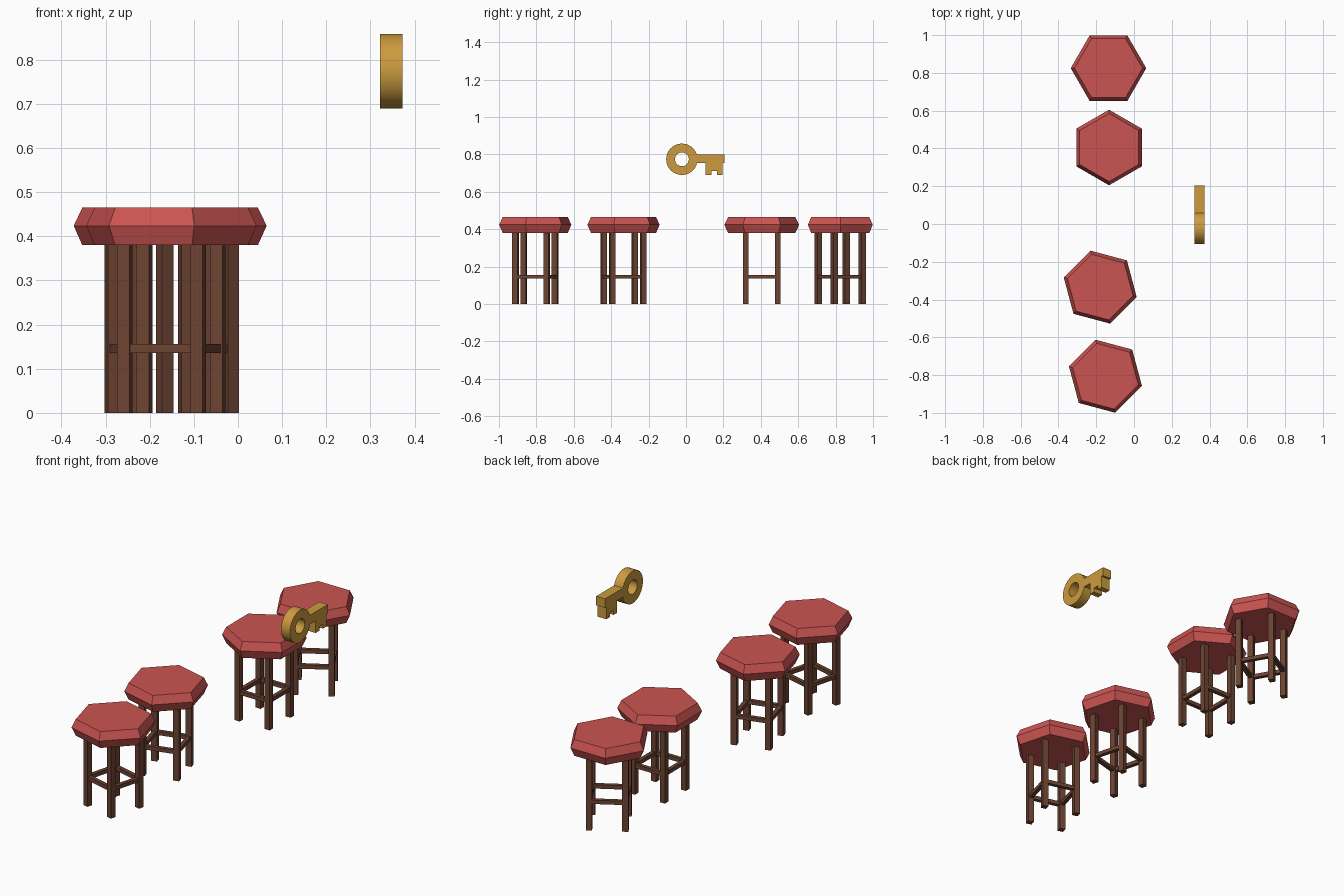
import bpy, bmesh, math
from mathutils import Matrix, Vector

if "Cube" in bpy.data.objects:
    bpy.data.objects.remove(bpy.data.objects["Cube"])


def material(name, rgb):
    m = bpy.data.materials.new(name)
    m.diffuse_color = (*rgb, 1)
    m.use_nodes = True
    m.node_tree.nodes["Principled BSDF"].inputs["Base Color"].default_value = m.diffuse_color
    return m


RED = material("red cushion", (0.60, 0.09, 0.085))
BROWN = material("brown wood", (0.15, 0.056, 0.032))
GOLD = material("gold metal", (0.60, 0.33, 0.05))


def finish(bm, name, mat, matrix=Matrix()):
    bmesh.ops.recalc_face_normals(bm, faces=bm.faces)
    me = bpy.data.meshes.new(name)
    bm.to_mesh(me)
    bm.free()
    me.materials.append(mat)
    ob = bpy.data.objects.new(name, me)
    ob.matrix_world = matrix
    bpy.context.collection.objects.link(ob)
    return ob


def box(bm, centre, size):
    bmesh.ops.create_cube(bm, size=1, matrix=Matrix.Translation(centre) @ Matrix.Diagonal((*size, 1)))


def lathe(name, profile, sides, mat, matrix, closed=False):
    """Rings of (radius, height) joined into a solid; closed joins last ring to first."""
    bm = bmesh.new()
    rings = [[bm.verts.new((r * math.cos(2 * math.pi * i / sides),
                            r * math.sin(2 * math.pi * i / sides), z))
              for i in range(sides)] for r, z in profile]
    pairs = list(zip(rings, rings[1:]))
    if closed:
        pairs.append((rings[-1], rings[0]))
    else:
        bm.faces.new(rings[0])
        bm.faces.new(rings[-1])
    for a, b in pairs:
        for i in range(sides):
            j = (i + 1) % sides
            bm.faces.new((a[i], a[j], b[j], b[i]))
    return finish(bm, name, mat, matrix)


# Four stools: x, y, turn in degrees
STOOLS = [(-0.135, 0.825, 30), (-0.132, 0.405, 0), (-0.179, -0.334, 15), (-0.151, -0.806, 75)]
P, W = 0.086, 0.029
for n, (x, y, turn) in enumerate(STOOLS, 1):
    place = Matrix.Translation((x, y, 0)) @ Matrix.Rotation(math.radians(turn), 4, 'Z')
    # hexagonal cushion, widest at mid height
    lathe(f"seat_{n}", [(0.18, 0.38), (0.2, 0.424), (0.18, 0.465)], 6, RED,
          place @ Matrix.Rotation(math.radians(30), 4, 'Z'))
    # legs
    bm = bmesh.new()
    for sx in (-1, 1):
        for sy in (-1, 1):
            box(bm, (sx * P, sy * P, 0.195), (W, W, 0.39))
    finish(bm, f"legs_{n}", BROWN, place)
    # stretchers between the legs
    bm = bmesh.new()
    for s in (-1, 1):
        box(bm, (s * P, 0, 0.146), (0.02, 2 * P, 0.02))
        box(bm, (0, s * P, 0.146), (2 * P, 0.02, 0.02))
    finish(bm, f"stretchers_{n}", BROWN, place)

# key ring, lying in the y-z plane
KX, T = 0.347, 0.0255
ring = lathe("key_ring", [(0.084, -T), (0.084, T), (0.037, T), (0.037, -T)], 32, GOLD,
             Matrix.Translation((KX, -0.022, 0.774)) @ Matrix.Rotation(math.pi / 2, 4, 'Y'), True)
bpy.context.view_layer.objects.active = ring
ring.select_set(True)
bpy.ops.object.shade_smooth_by_angle(angle=math.radians(35))

# key shaft with toothed bit, extruded outline in y, z
outline = [(0.05, 0.80), (0.205, 0.80), (0.205, 0.753), (0.194, 0.753), (0.194, 0.69),
           (0.165, 0.69), (0.165, 0.712), (0.135, 0.712), (0.135, 0.69), (0.105, 0.69),
           (0.105, 0.753), (0.05, 0.753)]
bm = bmesh.new()
face = bm.faces.new([bm.verts.new((KX - T, y, z)) for y, z in outline])
ext = bmesh.ops.extrude_face_region(bm, geom=[face])
bmesh.ops.translate(bm, vec=Vector((2 * T, 0, 0)),
                    verts=[v for v in ext["geom"] if isinstance(v, bmesh.types.BMVert)])
finish(bm, "key_shaft", GOLD)
